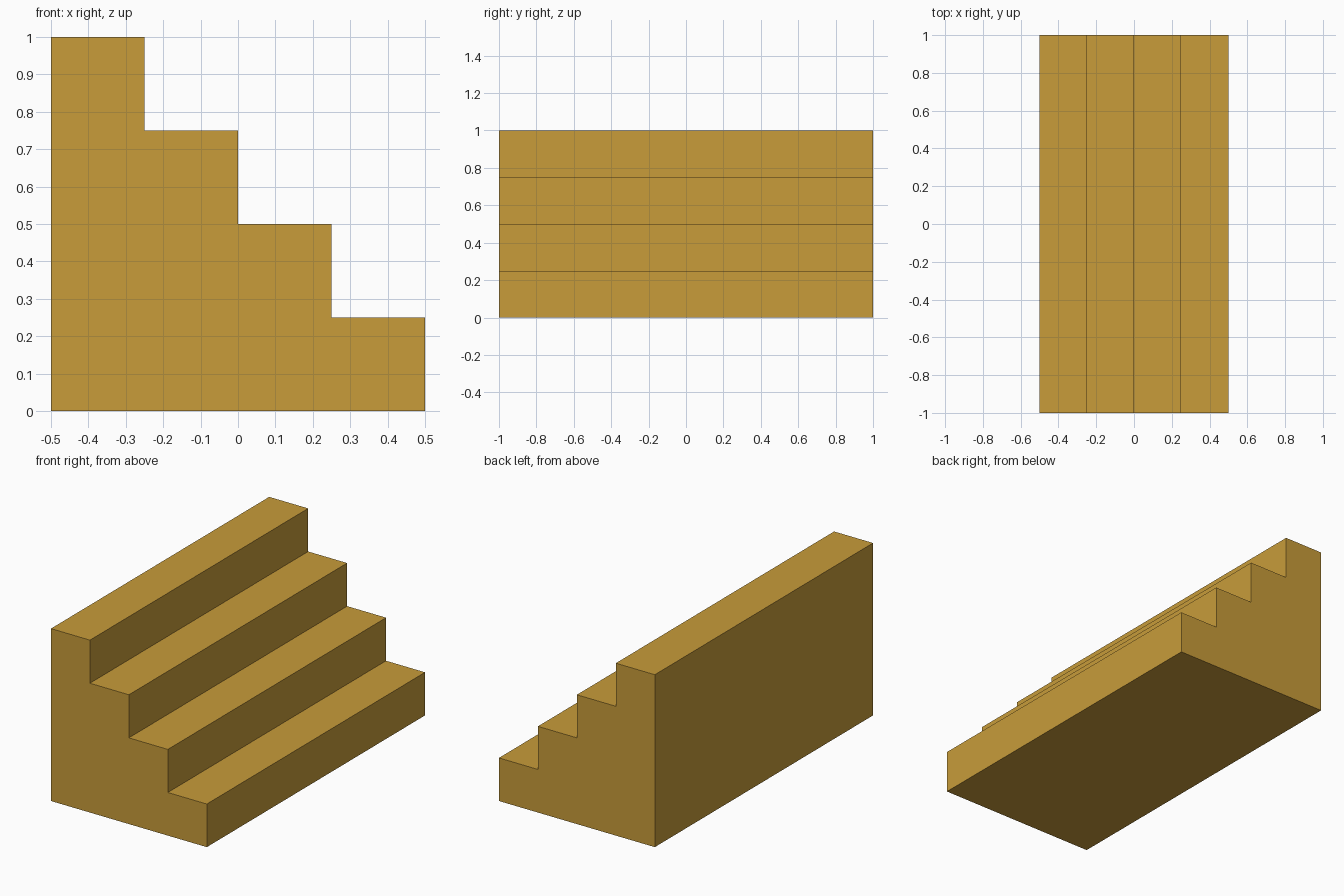
import bpy
import bmesh

if "Cube" in bpy.data.objects:
    bpy.data.objects.remove(bpy.data.objects["Cube"])

STEPS = 4
WIDTH, DEPTH, HEIGHT = 1.0, 2.0, 1.0
run, rise = WIDTH / STEPS, HEIGHT / STEPS

# Ochre material
ochre = bpy.data.materials.new("ochre")
ochre.diffuse_color = (0.578, 0.332, 0.042, 1.0)
ochre.use_nodes = True
ochre.node_tree.nodes["Principled BSDF"].inputs["Base Color"].default_value = ochre.diffuse_color

# Stepped side profile, descending towards +x
profile = [(WIDTH / 2, 0), (-WIDTH / 2, 0)][::-1]
for i in range(STEPS):
    x = WIDTH / 2 - i * run
    profile += [(x, (i + 1) * rise), (x - run, (i + 1) * rise)]

# Extrude the profile along y into one solid staircase
bm = bmesh.new()
face = bm.faces.new([bm.verts.new((x, -DEPTH / 2, z)) for x, z in profile])
ext = bmesh.ops.extrude_face_region(bm, geom=[face], use_keep_orig=True)
moved = [g for g in ext["geom"] if isinstance(g, bmesh.types.BMVert)]
bmesh.ops.translate(bm, verts=moved, vec=(0, DEPTH, 0))
bmesh.ops.recalc_face_normals(bm, faces=bm.faces)

mesh = bpy.data.meshes.new("staircase")
bm.to_mesh(mesh)
bm.free()
mesh.materials.append(ochre)
staircase = bpy.data.objects.new("staircase", mesh)
bpy.context.collection.objects.link(staircase)
